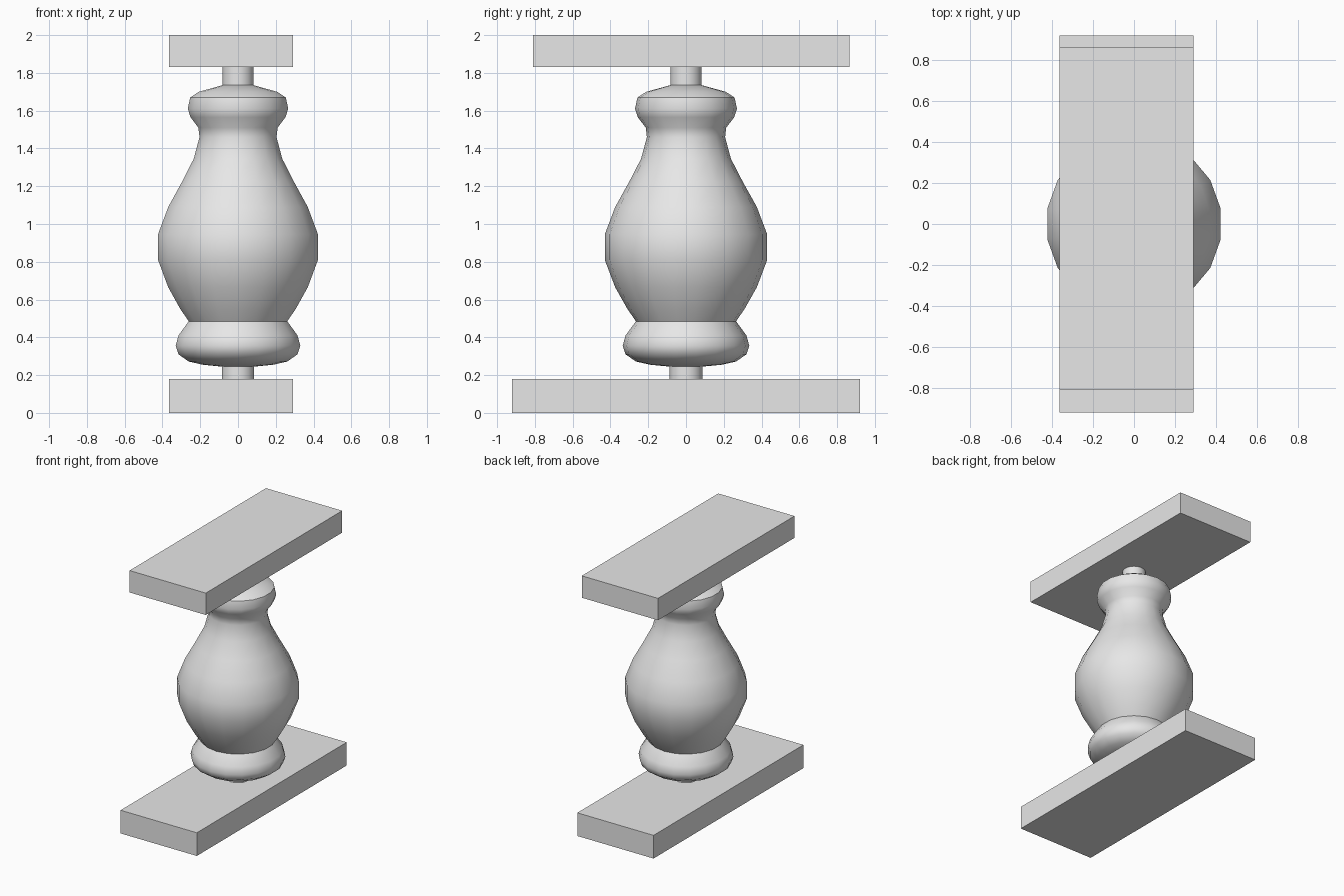
import bpy
import math
import bmesh
from mathutils import Matrix

if "Cube" in bpy.data.objects:
    bpy.data.objects.remove(bpy.data.objects["Cube"])

stone = bpy.data.materials.new("grey_stone")
stone.use_nodes = True
stone.diffuse_color = (0.8, 0.8, 0.8, 1)
stone.node_tree.nodes["Principled BSDF"].inputs["Base Color"].default_value = (0.8, 0.8, 0.8, 1)

SIDES = 18


def finish(name, bm):
    bmesh.ops.recalc_face_normals(bm, faces=bm.faces)
    mesh = bpy.data.meshes.new(name)
    bm.to_mesh(mesh)
    bm.free()
    obj = bpy.data.objects.new(name, mesh)
    bpy.context.collection.objects.link(obj)
    mesh.materials.append(stone)
    return obj


def slab(name, x, y, z):
    """Box spanning the given (low, high) ranges."""
    bm = bmesh.new()
    bmesh.ops.create_cube(bm, size=1)
    spans = (x, y, z)
    centre = [(lo + hi) / 2 for lo, hi in spans]
    size = [hi - lo for lo, hi in spans]
    bmesh.ops.transform(bm, verts=bm.verts,
                        matrix=Matrix.Translation(centre) @ Matrix.Diagonal((*size, 1)))
    return finish(name, bm)


def lathe(name, profile):
    """Closed solid turned about z from (radius, height) points."""
    bm = bmesh.new()
    rings = []
    for r, z in profile:
        angles = [math.radians(90) + math.tau * i / SIDES for i in range(SIDES)]
        rings.append([bm.verts.new((r * math.cos(a), r * math.sin(a), z)) for a in angles])
    for low, high in zip(rings, rings[1:]):
        for i in range(SIDES):
            j = (i + 1) % SIDES
            bm.faces.new((low[i], low[j], high[j], high[i]))
    bm.faces.new(rings[0])
    bm.faces.new(rings[-1])
    obj = finish(name, bm)
    bpy.ops.object.select_all(action="DESELECT")
    obj.select_set(True)
    bpy.context.view_layer.objects.active = obj
    bpy.ops.object.shade_smooth_by_angle(angle=math.radians(40))
    return obj


# Base plinth and top rail
slab("base_plinth", (-0.365, 0.29), (-0.92, 0.92), (0, 0.18))
slab("top_rail", (-0.365, 0.29), (-0.81, 0.865), (1.83, 2))

# Pegs joining the turned body to the slabs
lathe("lower_peg", [(0.087, 0.18), (0.087, 0.26)])
lathe("upper_peg", [(0.083, 1.72), (0.083, 1.83)])

# Turned body: foot ring, belly, neck and collar
lathe("baluster_body", [
    (0.087, 0.245), (0.19, 0.255), (0.265, 0.272), (0.32, 0.31), (0.335, 0.355),
    (0.32, 0.41), (0.265, 0.485), (0.31, 0.55), (0.375, 0.665), (0.43, 0.81),
    (0.43, 0.945), (0.375, 1.09), (0.30, 1.225), (0.238, 1.345), (0.207, 1.46),
    (0.213, 1.51), (0.255, 1.565), (0.27, 1.61), (0.257, 1.67), (0.21, 1.70),
    (0.083, 1.735),
])
